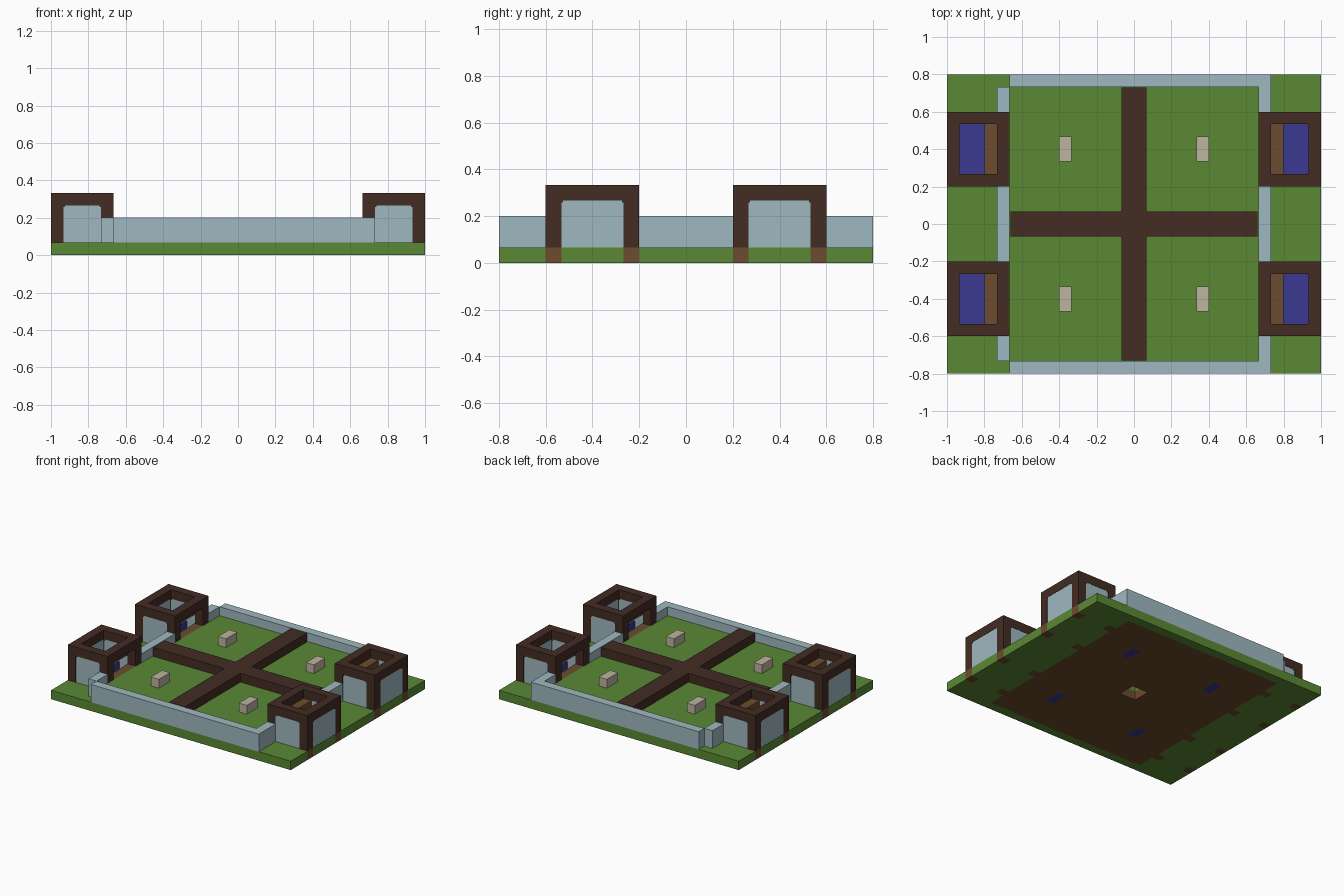
import bpy, bmesh

if "Cube" in bpy.data.objects:
    bpy.data.objects.remove(bpy.data.objects["Cube"])

U = 1 / 15          # block size
NX, NY = 30, 24     # footprint in blocks


def material(name, rgb):
    lin = [((c / 255 + 0.055) / 1.055) ** 2.4 for c in rgb] + [1.0]
    m = bpy.data.materials.new(name)
    m.use_nodes = True
    m.diffuse_color = lin
    m.node_tree.nodes["Principled BSDF"].inputs["Base Color"].default_value = lin
    return m


GRASS = material("grass green", (90, 137, 52))
SOIL = material("light brown", (108, 76, 46))
WOOD = material("dark brown", (67, 44, 35))
GLASS = material("pale blue", (159, 184, 192))
WATER = material("deep blue", (59, 57, 143))
STONE = material("pale stone", (190, 181, 160))


def finish(name, bm, mats):
    bmesh.ops.recalc_face_normals(bm, faces=bm.faces)
    me = bpy.data.meshes.new(name)
    bm.to_mesh(me)
    bm.free()
    for m in mats:
        me.materials.append(m)
    ob = bpy.data.objects.new(name, me)
    bpy.context.collection.objects.link(ob)
    return ob


def boxes(name, mat, spans):
    """One object from boxes given as (x0, x1, y0, y1, z0, z1) in blocks."""
    bm = bmesh.new()
    for x0, x1, y0, y1, z0, z1 in spans:
        vs = bmesh.ops.create_cube(bm, size=1)["verts"]
        for v in vs:
            v.co.x = (x1 if v.co.x > 0 else x0) * U
            v.co.y = (y1 if v.co.y > 0 else y0) * U
            v.co.z = (z1 if v.co.z > 0 else z0) * U
    return finish(name, bm, [mat])


def slab(name, z0, z1, mats, rule):
    """Layer of block cells; rule gives a material slot or None for a gap."""
    bm = bmesh.new()
    cache = {}

    def vert(i, j, z):
        key = (i, j, z)
        if key not in cache:
            cache[key] = bm.verts.new(((i - NX / 2) * U, (j - NY / 2) * U, z * U))
        return cache[key]

    def cell(i, j):
        return rule(i, j) if 0 <= i < NX and 0 <= j < NY else None

    for i in range(NX):
        for j in range(NY):
            slot = cell(i, j)
            if slot is None:
                continue
            ring = [(i, j), (i + 1, j), (i + 1, j + 1), (i, j + 1)]
            faces = [[vert(*p, z) for p in ring] for z in (z0, z1)]
            sides = [(i, j - 1), (i + 1, j), (i, j + 1), (i - 1, j)]
            for k, near in enumerate(sides):
                if cell(*near) is None:
                    a, b = ring[k], ring[(k + 1) % 4]
                    faces.append([vert(*a, z0), vert(*b, z0), vert(*b, z1), vert(*a, z1)])
            for f in faces:
                bm.faces.new(f).material_index = slot
    return finish(name, bm, mats)


# Cell distances from the centre lines, counted from zero
def fold(i, j):
    return (i - 15 if i > 14 else 14 - i), (j - 12 if j > 11 else 11 - j)


def ground_rule(i, j):
    a, b = fold(i, j)
    if a < 1 and b < 1:
        return None
    if a == 5 and b in (5, 6):
        return 2
    if (a < 10 and b < 11) or (a in (10, 14) and b in (3, 8)):
        return 1
    return 0


def lawn_rule(i, j):
    a, b = fold(i, j)
    return 0 if a < 10 and b < 11 and (a or b) else None


# Ground layer and raised garden
slab("ground", 0, 1, [GRASS, SOIL, WATER], ground_rule)
slab("garden_lawn", 1, 2, [GRASS], lawn_rule)

# Cross-shaped divider on the garden
boxes("garden_divider", WOOD, [
    (-1, 1, -10.93, 10.93, 2, 3),
    (-9.92, -1, -1, 1, 2, 3),
    (1, 9.92, -1, 1, 2, 3)])

# Perimeter walls, broken where the towers stand
boxes("front_wall", GLASS, [(-10, 11, -12, -11, 1, 3)])
boxes("back_wall", GLASS, [(-10, 11, 11, 12, 1, 3)])
for side, x in (("right", -11), ("left", 10)):
    boxes(side + "_wall", GLASS, [(x, x + 1, y0, y1, 1, 3)
                                  for y0, y1 in ((-11, -9), (-3, 3), (9, 11))])

# Stone markers in each garden quarter
for sx in (-1, 1):
    for sy in (-1, 1):
        boxes("stone_marker", STONE, [(sx * 5.5 - 0.5, sx * 5.5 + 0.5,
                                       sy * 6 - 1, sy * 6 + 1, 2, 3)])


def tower(sx, sy):
    def put(name, mat, spans):
        # Spans are written for the +x side and mirrored across x
        out = []
        for x0, x1, y0, y1, z0, z1 in spans:
            xs = sorted((sx * x0, sx * x1))
            out.append((*xs, sy * 6 + y0, sy * 6 + y1, z0, z1))
        boxes(name, mat, out)

    # Corner posts and open top ring
    posts = [(x, x + 1, y, y + 1, 1, 4) for x in (10, 14) for y in (-3, 2)]
    ring = [(10, 15, -3, -2, 4, 5), (10, 15, 2, 3, 4, 5),
            (10, 11, -2, 2, 4, 5), (14, 15, -2, 2, 4, 5)]
    # Small corner pieces at the top of the openings
    c = 0.12
    gussets = [(x, x + c, y, y + 1, 4 - c, 4) for x in (11, 14 - c) for y in (-3, 2)]
    gussets += [(x, x + 1, y, y + c, 4 - c, 4) for x in (10, 14) for y in (-2, 2 - c)]
    put("tower_frame", WOOD, posts + ring + gussets)
    # Panes on three sides, the doorway faces the garden
    e = 0.03
    put("tower_panes", GLASS, [(11, 14, -3 + e, -2 - e, 1, 4),
                               (11, 14, 2 + e, 3 - e, 1, 4),
                               (14 + e, 15 - e, -2, 2, 1, 4)])
    # Door step, shelf above it, and pool at the back
    put("door_step", SOIL, [(10, 11, -2, 2, 1, 2)])
    put("door_shelf", SOIL, [(11, 12, -2, 2, 3, 4)])
    put("tower_pool", WATER, [(12, 14, -2, 2, 1, 2)])


for sx in (-1, 1):
    for sy in (-1, 1):
        tower(sx, sy)
